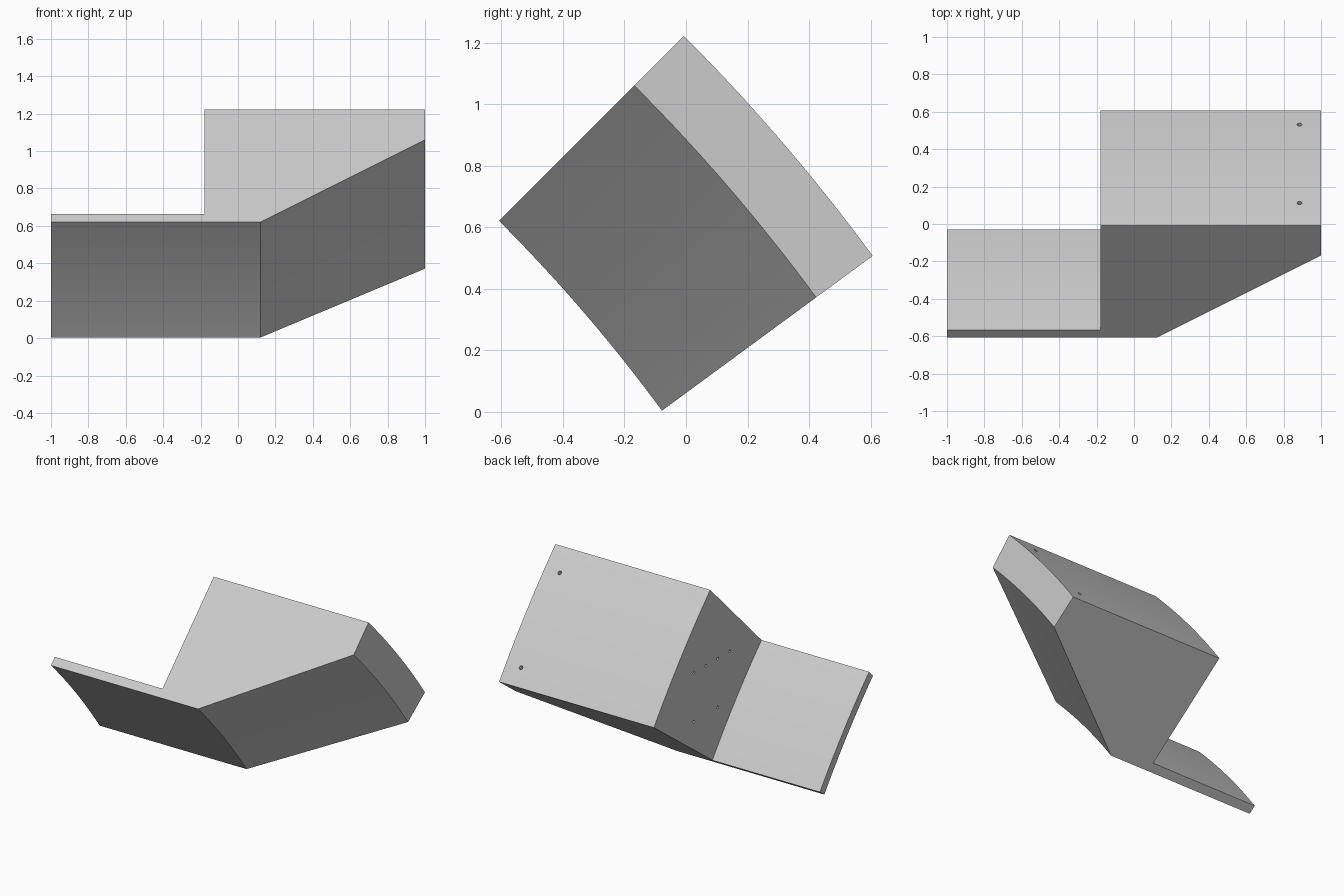
import bpy
import bmesh
from math import cos, sin, radians
from mathutils import Vector

cube = bpy.data.objects.get("Cube")
if cube:
    bpy.data.objects.remove(cube, do_unlink=True)

# Arc frame: the section turns about an axis parallel to x
AXIS_Y, AXIS_Z = -4.398, -3.17
INNER, OUTER = 5.36, 6.21
TOP, BOTTOM = radians(45), radians(36.3)
STEPS = 24
STEP_X = -0.18


def on_arc(x, radius, angle):
    return Vector((x, AXIS_Y + radius * cos(angle), AXIS_Z + radius * sin(angle)))


def make_object(name, bm):
    bmesh.ops.recalc_face_normals(bm, faces=bm.faces[:])
    mesh = bpy.data.meshes.new(name)
    bm.to_mesh(mesh)
    bm.free()
    obj = bpy.data.objects.new(name, mesh)
    bpy.context.collection.objects.link(obj)
    return obj


def add_hole(bm, centre, direction, radius, depth):
    # Round plug, half outside the surface and half inside
    matrix = direction.to_track_quat('Z', 'Y').to_matrix().to_4x4()
    matrix.translation = centre
    bmesh.ops.create_cone(bm, cap_ends=True, segments=20, radius1=radius,
                          radius2=radius, depth=2 * depth, matrix=matrix)


grey = bpy.data.materials.new("plain grey")
grey.use_nodes = True
grey.diffuse_color = (0.6, 0.6, 0.6, 1)
grey.node_tree.nodes["Principled BSDF"].inputs["Base Color"].default_value = (0.6, 0.6, 0.6, 1)

# Body: stepped profile of (x, radius) swept along a shallow arc
profile = [(-1, INNER), (0.12, INNER), (1, INNER + 0.622), (1, OUTER),
           (STEP_X, OUTER), (STEP_X, INNER + 0.06), (-1, INNER + 0.06)]
bm = bmesh.new()
rings = []
for i in range(STEPS + 1):
    angle = BOTTOM + (TOP - BOTTOM) * i / STEPS
    rings.append([bm.verts.new(on_arc(x, r, angle)) for x, r in profile])
for low, high in zip(rings, rings[1:]):
    for j in range(len(profile)):
        k = (j + 1) % len(profile)
        bm.faces.new((low[j], low[k], high[k], high[j]))
bm.faces.new(rings[0])
bm.faces.new(rings[-1])
body = make_object("curved_bracket_body", bm)
body.data.materials.append(grey)

# Holes: two in the outer curved face, six in the step wall
bm = bmesh.new()
for degrees in (37.45, 43.43):
    a = radians(degrees)
    add_hole(bm, on_arc(0.885, OUTER, a), Vector((0, cos(a), sin(a))), 0.013, 0.08)
for y, z in [(0.17, 0.716), (0.04, 0.716), (-0.09, 0.716), (-0.22, 0.716),
             (0.17, 0.38), (-0.09, 0.38)]:
    add_hole(bm, Vector((STEP_X, y, z)), Vector((1, 0, 0)), 0.009, 0.08)
cutter = make_object("hole_cutter", bm)
cutter.data.materials.append(grey)
cutter.hide_render = True

cut = body.modifiers.new("holes", 'BOOLEAN')
cut.operation = 'DIFFERENCE'
cut.solver = 'EXACT'
cut.object = cutter
bpy.ops.object.select_all(action='DESELECT')
bpy.context.view_layer.objects.active = body
body.select_set(True)
bpy.ops.object.modifier_apply(modifier=cut.name)
bpy.data.objects.remove(cutter, do_unlink=True)
bpy.ops.object.shade_smooth_by_angle(angle=radians(20))
